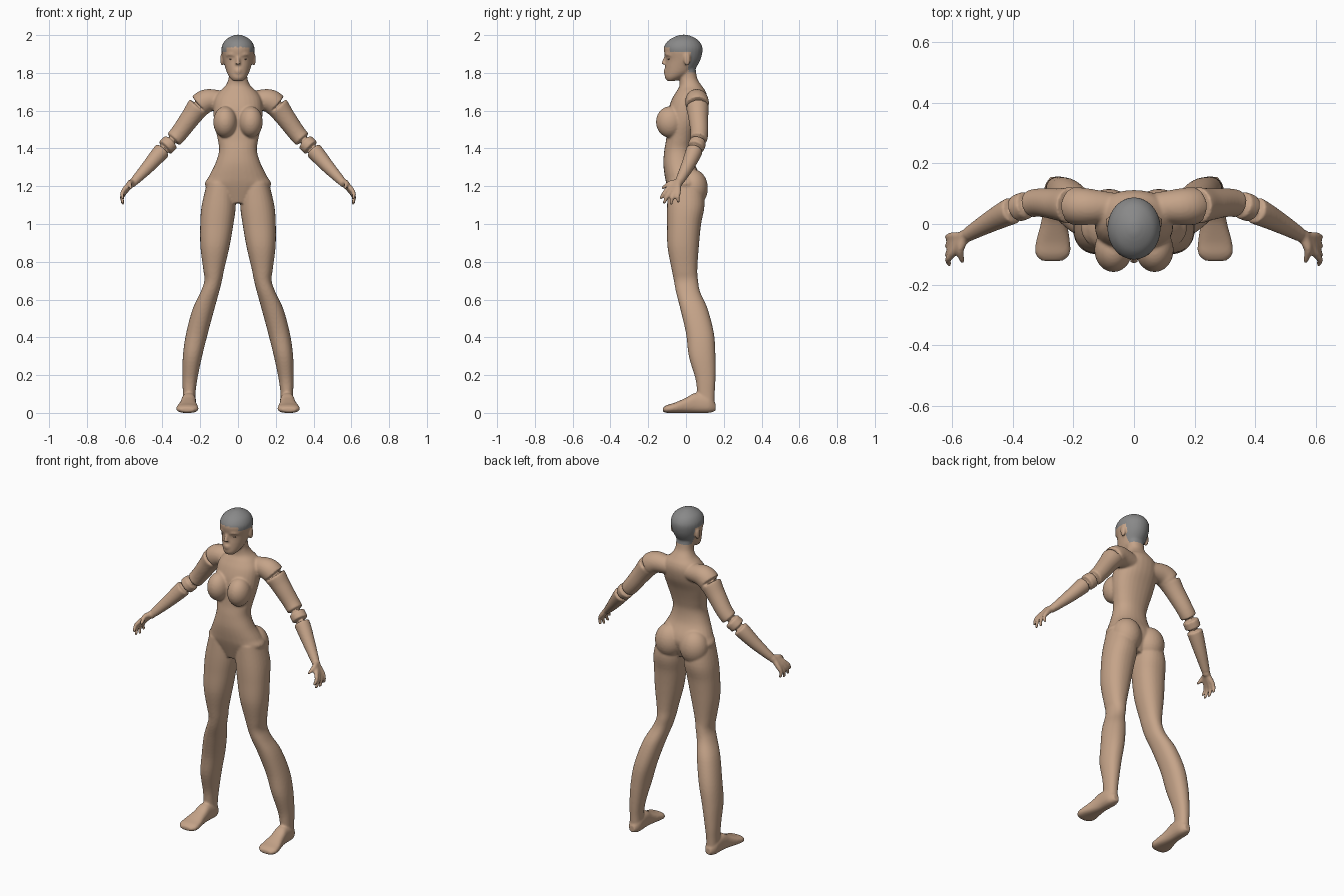
import bpy
import bmesh
import math
from mathutils import Vector, Matrix

SIDES = 28
STEPS = 5

default = bpy.data.objects.get("Cube")
if default:
    bpy.data.objects.remove(default, do_unlink=True)


def material(name, colour):
    mat = bpy.data.materials.new(name)
    mat.use_nodes = True
    mat.diffuse_color = (*colour, 1)
    shader = mat.node_tree.nodes["Principled BSDF"]
    shader.inputs["Base Color"].default_value = (*colour, 1)
    shader.inputs["Roughness"].default_value = 0.7
    return mat


def smooth_rows(rows):
    """Fill in between key rows with a Catmull-Rom spline."""
    rows = [Vector(r) for r in rows]
    padded = [rows[0]] + rows + [rows[-1]]
    result = []
    for a, b, c, d in zip(padded, padded[1:], padded[2:], padded[3:]):
        for step in range(STEPS):
            t = step / STEPS
            result.append(0.5 * (2 * b + (c - a) * t + (2 * a - 5 * b + 4 * c - d) * t ** 2
                                 + (3 * b - a - 3 * c + d) * t ** 3))
    return result + [rows[-1]]


def skin_rings(bm, rings):
    """Bridge rings of points and cap both ends."""
    loops = [[bm.verts.new(p) for p in ring] for ring in rings]
    for low, high in zip(loops, loops[1:]):
        for i in range(SIDES):
            j = (i + 1) % SIDES
            bm.faces.new((low[i], low[j], high[j], high[i]))
    bm.faces.new(loops[0][::-1])
    bm.faces.new(loops[-1])


def angles():
    return [2 * math.pi * i / SIDES for i in range(SIDES)]


def rounded(value, power):
    return math.copysign(abs(value) ** power, value)


def stack(bm, rows, place, power=0.9):
    """Loft rows of (height, left, right, front, back); place maps to x, y, z."""
    rings = []
    for h, u0, u1, v0, v1 in smooth_rows(rows):
        rings.append([place((u0 + u1) / 2 + (u1 - u0) / 2 * rounded(math.cos(t), power),
                            (v0 + v1) / 2 + (v1 - v0) / 2 * rounded(math.sin(t), power), h)
                      for t in angles()])
    skin_rings(bm, rings)


def limb(bm, rows, side=1):
    """Round tube along points of (x, y, z, radius)."""
    rows = smooth_rows(rows)
    rings = []
    for i, row in enumerate(rows):
        along = (rows[min(i + 1, len(rows) - 1)] - rows[max(i - 1, 0)]).to_3d().normalized()
        u = along.orthogonal().normalized()
        v = along.cross(u)
        ring = [row.to_3d() + row.w * (u * math.cos(t) + v * math.sin(t)) for t in angles()]
        rings.append([(side * p.x, p.y, p.z) for p in ring])
    skin_rings(bm, rings)


def ball(bm, centre, radii):
    bmesh.ops.create_uvsphere(bm, u_segments=SIDES, v_segments=16, radius=1,
                              matrix=Matrix.Translation(centre) @ Matrix.Diagonal((*radii, 1)))


def upright(u, v, h):
    return (u, v, h)


bm = bmesh.new()

# Torso and neck: height, half width, front, back
torso = [(1.11, .07, -.07, .05), (1.2, .172, -.1, .085), (1.25, .155, -.112, .08),
         (1.32, .12, -.12, .045), (1.39, .1, -.115, .035), (1.45, .108, -.105, .045),
         (1.53, .125, -.1, .07), (1.6, .13, -.095, .1), (1.66, .125, -.075, .112),
         (1.7, .1, -.052, .105), (1.73, .068, -.035, .085), (1.77, .05, -.034, .06),
         (1.83, .05, -.03, .05)]
stack(bm, [(z, -w, w, f, b) for z, w, f, b in torso], upright)

# Head
head = [(1.757, .026, -.1, -.06), (1.775, .044, -.112, -.01), (1.8, .058, -.112, .03),
        (1.83, .068, -.11, .055), (1.87, .079, -.107, .077), (1.91, .087, -.116, .087),
        (1.94, .086, -.116, .086), (1.97, .07, -.095, .068), (1.99, .043, -.063, .038),
        (2.002, .014, -.03, .005)]
stack(bm, [(z, -w, w, f, b) for z, w, f, b in head], upright, 1)

# Nose and lips
limb(bm, [(0, -.104, 1.892, .008), (0, -.116, 1.865, .009), (0, -.12, 1.846, .014)])
for z in (1.803, 1.814):
    limb(bm, [(-.024, -.1, z, .004), (0, -.113, z, .007), (.024, -.1, z, .004)])

leg = [(1.22, .02, .163, -.095, .085), (1.1, .012, .192, -.1, .098), (1, .024, .2, -.1, .08),
       (.88, .045, .199, -.098, .068), (.76, .073, .184, -.076, .06),
       (.7, .085, .178, -.064, .064), (.64, .1, .198, -.053, .075),
       (.55, .125, .24, -.03, .115), (.42, .16, .275, 0, .148), (.3, .19, .292, .015, .156),
       (.18, .215, .294, .05, .156), (.1, .225, .292, .06, .152), (.03, .225, .292, .07, .15)]
foot = [(.156, .24, .276, .01, .05), (.12, .222, .296, 0, .09), (.05, .222, .3, 0, .105),
        (0, .22, .308, 0, .08), (-.06, .211, .324, 0, .054), (-.1, .212, .325, 0, .042),
        (-.122, .235, .305, .006, .028)]
arm = [(.05, .055, 1.65, .045), (.15, .057, 1.655, .06), (.2, .06, 1.63, .062),
       (.25, .065, 1.565, .053), (.325, .07, 1.465, .046), (.4, .045, 1.39, .045),
       (.47, .01, 1.31, .036), (.54, -.03, 1.235, .025), (.565, -.045, 1.21, .022)]
wrist = (.56, -.045, 1.22, .018)

# Knuckle y, z and tip y, z of each finger
fingers = [(-.095, 1.187, -.136, 1.133), (-.077, 1.178, -.118, 1.108),
           (-.058, 1.172, -.08, 1.103), (-.04, 1.175, -.04, 1.113)]

for side in (1, -1):
    # Legs and feet
    stack(bm, [(z, side * a, side * b, f, k) for z, a, b, f, k in leg], upright)
    stack(bm, [(y, side * a, side * b, lo, hi) for y, a, b, lo, hi in foot],
          lambda u, v, h: (u, h, v), .8)
    # Arms and hands
    limb(bm, arm, side)
    for ky, kz, ty, tz in fingers:
        middle = (.614, (ky + ty) / 2 - .003, (kz + tz) / 2, .0105)
        limb(bm, [wrist, (.597, ky, kz, .014), middle, (.608, ty, tz, .008)], side)
    limb(bm, [wrist, (.575, -.085, 1.215, .014), (.565, -.128, 1.188, .008)], side)
    # Bust, buttocks and shoulder blades
    ball(bm, (side * .068, -.085, 1.54), (.063, .074, .083))
    ball(bm, (side * .083, .037, 1.19), (.085, .079, .1))
    # Ears and brows
    ball(bm, (side * .084, .005, 1.872), (.01, .018, .036))
    limb(bm, [(.016, -.105, 1.893, .007), (.038, -.099, 1.899, .009),
              (.062, -.078, 1.893, .006)], side)

# Fuse everything into one soft skin
mesh = bpy.data.meshes.new("body")
bmesh.ops.recalc_face_normals(bm, faces=bm.faces)
bm.to_mesh(mesh)
bm.free()
body = bpy.data.objects.new("body", mesh)
bpy.context.collection.objects.link(body)
bpy.context.view_layer.objects.active = body
body.select_set(True)

remesh = body.modifiers.new("fuse", "REMESH")
remesh.mode = "VOXEL"
remesh.voxel_size = 0.006
soften = body.modifiers.new("soften", "SMOOTH")
soften.iterations = 6
for modifier in ("fuse", "soften"):
    bpy.ops.object.modifier_apply(modifier=modifier)
bpy.ops.object.shade_smooth()

# Skin and cropped hair
mesh.materials.clear()
mesh.materials.append(material("skin", (.56, .37, .25)))
mesh.materials.append(material("grey_hair", (.25, .25, .25)))


def is_hair(p):
    if abs(p.x) > .07 and -.018 < p.y < .026 and p.z < 1.912:
        return False
    hairline = 1.937 if p.y < -.085 else 1.912 if p.y < .012 else 1.805
    return p.z > hairline


for face in mesh.polygons:
    face.material_index = int(is_hair(face.center))

# Eyes
dark = material("dark_eye", (.06, .04, .03))
for side, label in ((1, "left"), (-1, "right")):
    bm = bmesh.new()
    ball(bm, (0, 0, 0), (.012, .004, .005))
    eye_mesh = bpy.data.meshes.new(label + "_eye")
    bm.to_mesh(eye_mesh)
    bm.free()
    eye_mesh.materials.append(dark)
    eye_mesh.shade_smooth()
    eye = bpy.data.objects.new(label + "_eye", eye_mesh)
    eye.location = (side * .038, -.093, 1.874)
    eye.rotation_euler.z = side * .45
    bpy.context.collection.objects.link(eye)
